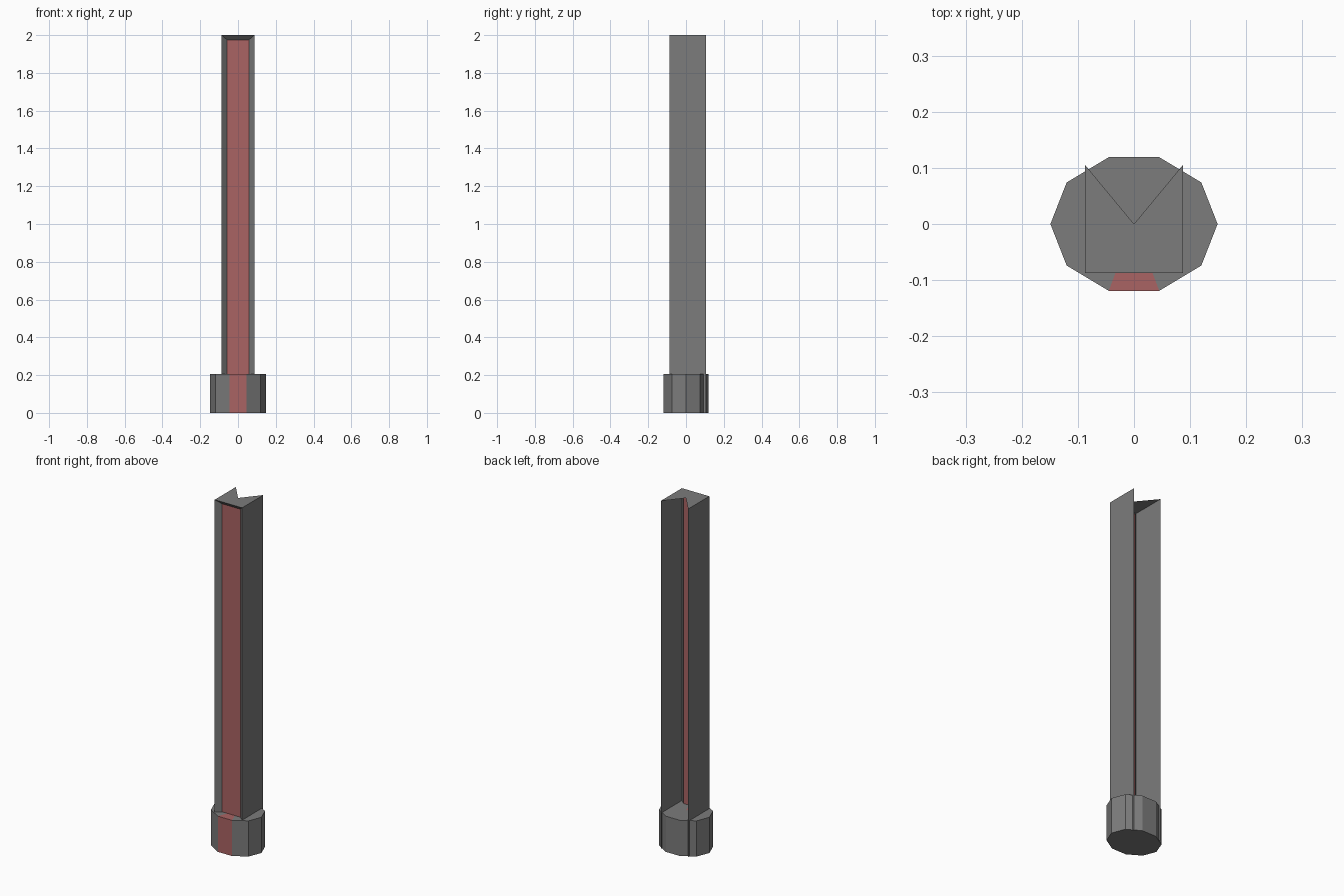
import bpy

if "Cube" in bpy.data.objects:
    bpy.data.objects.remove(bpy.data.objects["Cube"])


def material(name, r, g, b):
    mat = bpy.data.materials.new(name)
    mat.diffuse_color = (r, g, b, 1)
    mat.use_nodes = True
    mat.node_tree.nodes["Principled BSDF"].inputs["Base Color"].default_value = mat.diffuse_color
    return mat


red = material("red_light", 0.40, 0.125, 0.125)
dark = material("dark_grey", 0.20, 0.20, 0.20)


def build(name, verts, faces, mat):
    me = bpy.data.meshes.new(name)
    me.from_pydata(verts, [], faces)
    me.materials.append(mat)
    ob = bpy.data.objects.new(name, me)
    bpy.context.collection.objects.link(ob)
    return ob


# Base: ten-sided drum with a fan top, its front slice is red
half = [(0.045, -0.119), (0.12, -0.074), (0.149, 0), (0.12, 0.074), (0.045, 0.119)]
ring = half + [(-x, y) for x, y in reversed(half)]
n, h = len(ring), 0.205
verts = [(x, y, 0) for x, y in ring] + [(x, y, h) for x, y in ring] + [(0, 0, h)]
faces = [list(reversed(range(n)))]
for i in range(n - 1):
    faces += [(i, i + 1, n + i + 1, n + i), (n + i, n + i + 1, 2 * n)]
build("base", verts, faces, dark)

(ax, ay), (bx, by) = ring[-1], ring[0]
build("base_light",
      [(ax, ay, 0), (bx, by, 0), (bx, by, h), (ax, ay, h), (0, 0, h)],
      [(0, 1, 2, 3), (3, 2, 4)], red)

# Post: thin shell open at the back, with a notched cap and bevelled front frame
w, back, top = 0.087, 0.105, 2.0
iw, iy, itop = 0.058, -0.062, 1.975
outline = [(-w, back), (-w, -w), (w, -w), (w, back)]
verts = [(x, y, 0) for x, y in outline] + [(x, y, top) for x, y in outline]
verts += [(0, 0, top), (-iw, iy, 0), (iw, iy, 0), (iw, iy, itop), (-iw, iy, itop)]
build("post_shell", verts, [
    (0, 1, 5, 4), (2, 3, 7, 6),          # side walls
    (8, 4, 5), (8, 5, 6), (8, 6, 7),     # notched cap
    (1, 9, 12, 5), (10, 2, 6, 11), (12, 11, 6, 5),  # bevelled frame
], dark)

# Recessed light panel on the front
build("post_light",
      [(-iw, iy, 0), (iw, iy, 0), (iw, iy, itop), (-iw, iy, itop)],
      [(0, 1, 2, 3)], red)
